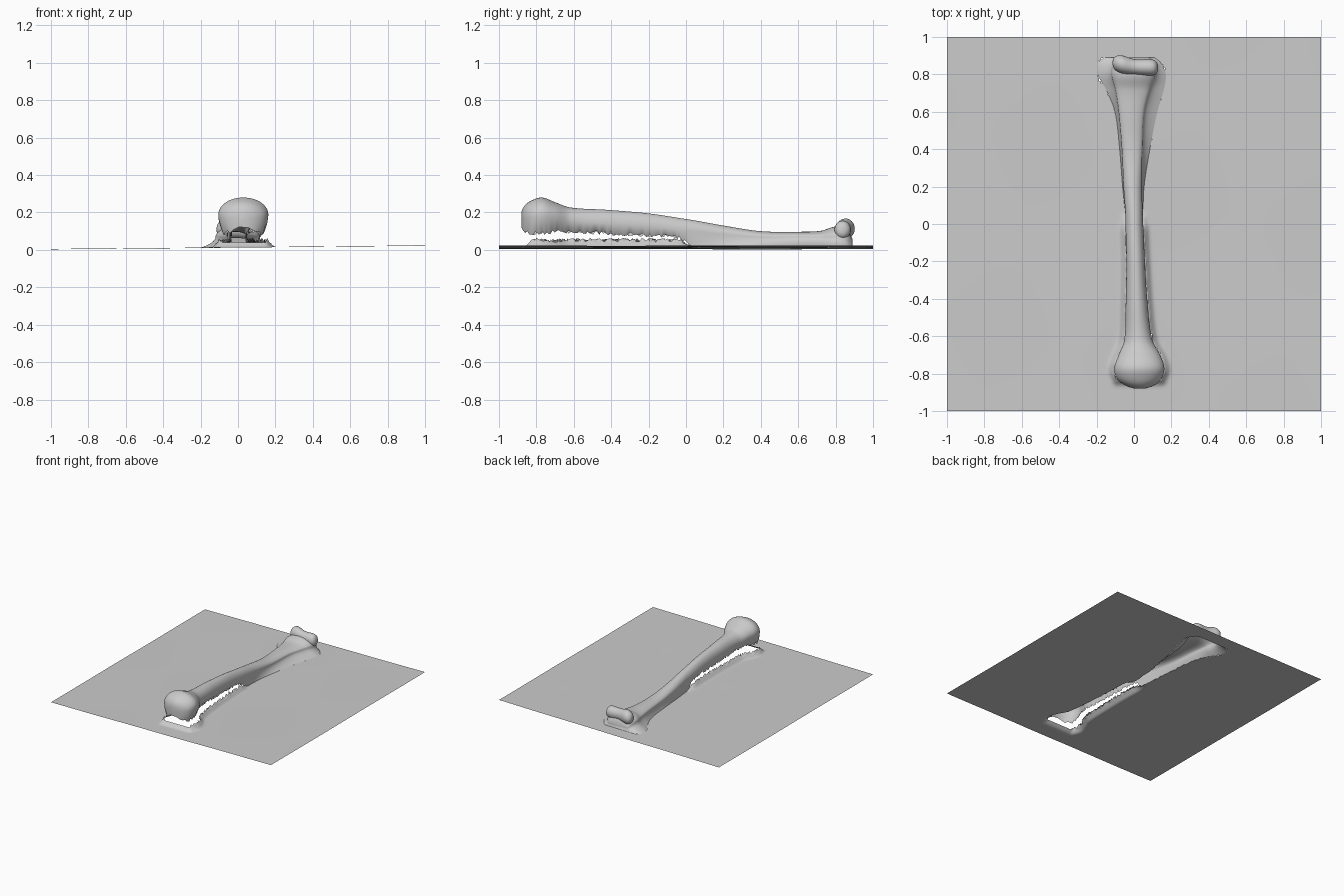
import bpy, bmesh, math, random

if "Cube" in bpy.data.objects:
    bpy.data.objects.remove(bpy.data.objects["Cube"])
random.seed(4)

# Stations along the bone: y, left x, right x, top z, widest z, lower edge z, left flare, right flare
ST = [
    (-.88, .00, .06, .205, .165, .13, -.005, -.005),
    (-.865, -.045, .105, .235, .17, .105, -.01, -.01),
    (-.83, -.09, .145, .262, .18, .09, -.02, -.02),
    (-.77, -.105, .162, .28, .19, .09, -.03, -.03),
    (-.70, -.082, .14, .255, .18, .10, -.025, -.03),
    (-.62, -.052, .098, .227, .155, .10, -.015, -.025),
    (-.42, -.044, .072, .214, .14, .09, -.01, -.02),
    (-.20, -.041, .058, .195, .125, .08, -.01, -.015),
    (-.02, -.045, .05, .168, .105, .06, -.005, -.01),
    (.05, -.046, .047, .157, .10, .0, .0, .0),
    (.20, -.056, .042, .13, .085, .0, .005, .012),
    (.40, -.065, .045, .10, .07, .0, .012, .04),
    (.60, -.082, .055, .097, .07, .0, .02, .07),
    (.72, -.10, .085, .102, .07, .0, .05, .075),
    (.80, -.12, .115, .125, .07, .0, .075, .055),
    (.86, -.11, .11, .11, .06, .0, .085, .035),
    (.89, -.09, .08, .06, .04, .0, .07, .03),
]


def station(y):
    """Smoothly interpolated station values at y."""
    y = min(max(y, ST[0][0]), ST[-1][0])
    i = 0
    while i < len(ST) - 2 and y > ST[i + 1][0]:
        i += 1
    a, b = ST[i], ST[i + 1]
    p, q = ST[max(i - 1, 0)], ST[min(i + 2, len(ST) - 1)]
    h = b[0] - a[0]
    t = (y - a[0]) / h
    out = []
    for k in range(1, 8):
        m0 = (b[k] - p[k]) / (b[0] - p[0]) * h
        m1 = (q[k] - a[k]) / (q[0] - a[0]) * h
        out.append((2*t**3 - 3*t*t + 1) * a[k] + (t**3 - 2*t*t + t) * m0
                   + (3*t*t - 2*t**3) * b[k] + (t**3 - t*t) * m1)
    return out


def ground_z(x, y):
    return .0135 + .0095 * x + .0012 * math.sin(5*x + 2*y) * math.sin(4*y - 3*x)


def finish(bm, name):
    me = bpy.data.meshes.new(name)
    bm.to_mesh(me)
    bm.free()
    for p in me.polygons:
        p.use_smooth = True
    ob = bpy.data.objects.new(name, me)
    bpy.context.collection.objects.link(ob)
    return ob


def loft(rings, name, closed=False, caps=True):
    bm = bmesh.new()
    vs = [[bm.verts.new(c) for c in r] for r in rings]
    n = len(vs[0])
    for a, b in zip(vs, vs[1:]):
        for j in range(n if closed else n - 1):
            k = (j + 1) % n
            bm.faces.new((a[j], a[k], b[k], b[j]))
    if caps:
        bm.faces.new(vs[0][::-1])
        bm.faces.new(vs[-1])
    bmesh.ops.recalc_face_normals(bm, faces=bm.faces)
    return finish(bm, name)


# Bone shell: arch section, torn open below at the front, flaring into the ground at the back
def section(y):
    xl, xr, zt, zm, ze, ol, orr = station(y)
    cx, hw = (xl + xr) / 2, (xr - xl) / 2
    tear = y < 0

    def side(x0, flare, s):
        xe = x0 + s * flare
        end = max(ze, ground_z(xe, y))
        if tear:
            end += random.uniform(-.013, .009)
        return [(x0 + s * flare * (1 - t / 8) ** 2, y, end + (zm - end) * t / 8)
                for t in range(8)]

    arc = [(cx - hw * math.cos(math.pi * i / 28), y,
            zm + (zt - zm) * math.sin(math.pi * i / 28)) for i in range(29)]
    return side(xl, ol, -1) + arc + side(xr, orr, 1)[::-1]


ys = [ST[0][0] + (ST[-1][0] - ST[0][0]) * i / 170 for i in range(171)]
loft([section(y) for y in ys], "bone_shaft_and_head")

# Joint knob: two-lobed spool across the back end
KNOB = [(-.115, .01, .862, .11), (-.108, .032, .86, .11), (-.085, .047, .858, .112),
        (-.055, .05, .852, .116), (-.01, .041, .84, .11), (.04, .042, .838, .107),
        (.085, .046, .838, .108), (.118, .04, .836, .106), (.13, .012, .835, .10)]
knob = loft([[(x, y + r * math.cos(a), z + 1.12 * r * math.sin(a))
              for a in [math.tau * i / 20 for i in range(20)]] for x, r, y, z in KNOB],
            "joint_knob", closed=True)
sub = knob.modifiers.new("smooth", 'SUBSURF')
sub.levels = sub.render_levels = 2

# Ground sheet: fine in the middle, raised ragged rim around the hole under the bone
bm = bmesh.new()
NX, NY = 140, 160
grid, inside = [], set()
for j in range(NY + 1):
    row = []
    for i in range(NX + 1):
        u = 2 * i / NX - 1
        x, y = u * (.25 + .75 * u * u), 2 * j / NY - 1
        yc = min(max(y, -.83), .875)
        xl, xr, zt, zm, ze, ol, orr = station(yc)
        if yc > 0:
            xl, xr = xl - ol, xr + orr
        dx = max(xl - x, x - xr)
        d = math.hypot(max(dx, 0), y - yc) if y != yc else dx
        z = ground_z(x, y)
        if y < .06:
            z += .03 * math.exp(-(max(d, 0) / .022) ** 2) * min(1, (.06 - y) / .1)
        v = bm.verts.new((x, y, z))
        if d < -.008 + random.uniform(-.006, .004):
            inside.add(v)
        elif d < .004 and y < 0:
            v.co.z += random.uniform(-.004, .02)
        row.append(v)
    grid.append(row)
for a, b in zip(grid, grid[1:]):
    for i in range(NX):
        quad = (a[i], a[i + 1], b[i + 1], b[i])
        if not any(v in inside for v in quad):
            bm.faces.new(quad)
bmesh.ops.delete(bm, geom=[v for v in bm.verts if not v.link_faces], context='VERTS')
finish(bm, "ground_sheet")
